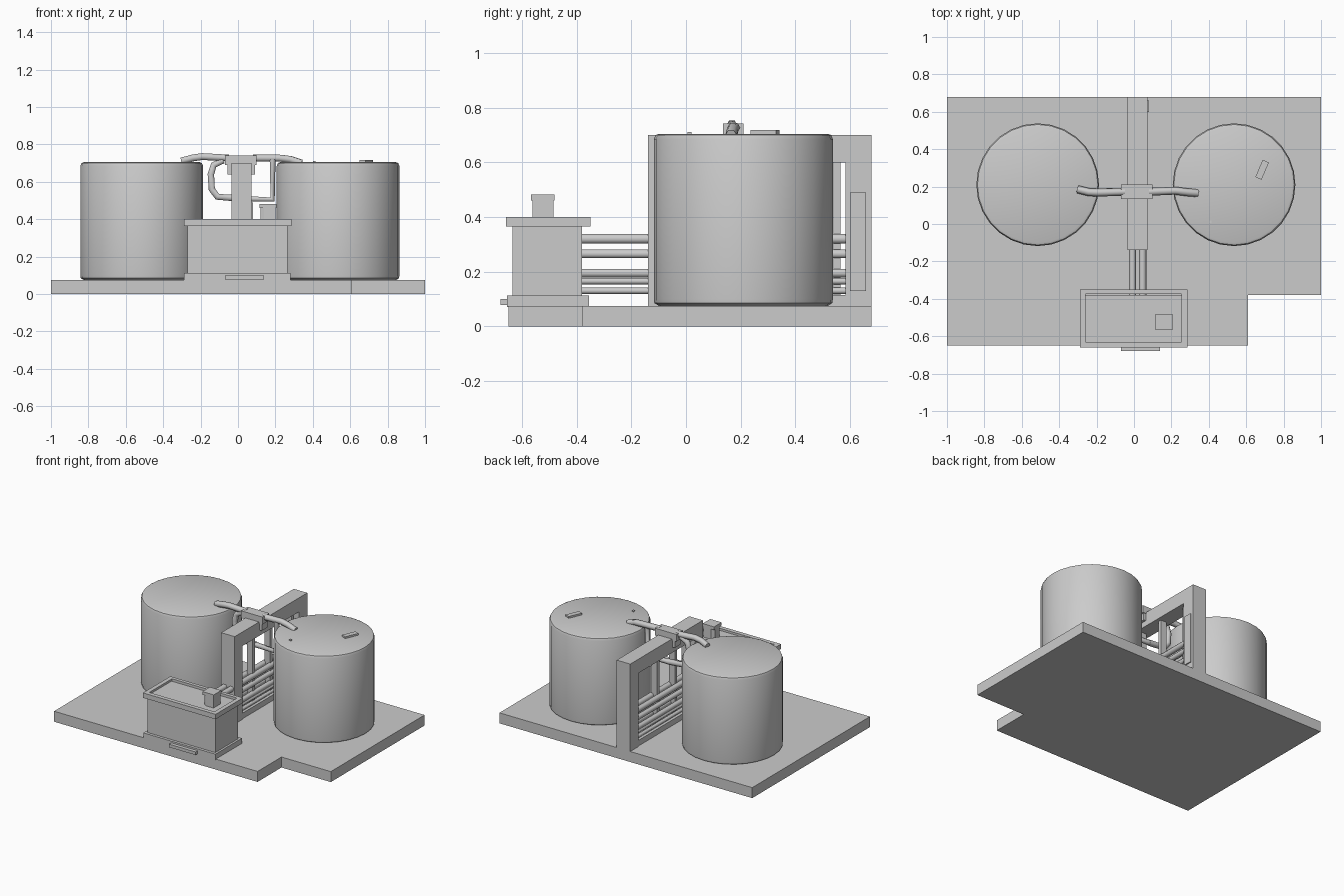
import bpy, bmesh, math
from mathutils import Vector

if "Cube" in bpy.data.objects:
    bpy.data.objects.remove(bpy.data.objects["Cube"])


def box(name, x0, x1, y0, y1, z0, z1):
    bm = bmesh.new()
    bmesh.ops.create_cube(bm, size=1)
    for v in bm.verts:
        v.co = Vector(((x0 + x1) / 2 + v.co.x * (x1 - x0),
                       (y0 + y1) / 2 + v.co.y * (y1 - y0),
                       (z0 + z1) / 2 + v.co.z * (z1 - z0)))
    return finish(name, bm)


def finish(name, bm):
    bmesh.ops.recalc_face_normals(bm, faces=bm.faces)
    me = bpy.data.meshes.new(name)
    bm.to_mesh(me)
    bm.free()
    ob = bpy.data.objects.new(name, me)
    bpy.context.collection.objects.link(ob)
    return ob


def smooth(ob, angle=35):
    bpy.ops.object.select_all(action='DESELECT')
    ob.select_set(True)
    bpy.context.view_layer.objects.active = ob
    bpy.ops.object.shade_smooth_by_angle(angle=math.radians(angle))


def prism(name, outline, z0, z1):
    bm = bmesh.new()
    face = bm.faces.new([bm.verts.new((x, y, z0)) for x, y in outline])
    up = bmesh.ops.extrude_face_region(bm, geom=[face])
    for v in up['geom']:
        if isinstance(v, bmesh.types.BMVert):
            v.co.z = z1
    return finish(name, bm)


def lathe(name, cx, cy, profile, n=28):
    bm = bmesh.new()
    rings = [[bm.verts.new((cx + r * math.cos(2 * math.pi * i / n),
                            cy + r * math.sin(2 * math.pi * i / n), z))
              for i in range(n)] for r, z in profile]
    for a, b in zip(rings, rings[1:]):
        for i in range(n):
            j = (i + 1) % n
            bm.faces.new((a[i], a[j], b[j], b[i]))
    bm.faces.new(rings[0][::-1])
    bm.faces.new(rings[-1])
    ob = finish(name, bm)
    smooth(ob)
    return ob


def pipe(name, pts, r):
    cu = bpy.data.curves.new(name, 'CURVE')
    cu.dimensions = '3D'
    cu.bevel_depth = r
    cu.bevel_resolution = 1
    cu.use_fill_caps = True
    sp = cu.splines.new('POLY')
    sp.points.add(len(pts) - 1)
    for p, co in zip(sp.points, pts):
        p.co = (*co, 1)
    ob = bpy.data.objects.new(name, cu)
    bpy.context.collection.objects.link(ob)
    return ob


# Notched slab
prism("base_slab", [(-1, -.65), (.61, -.65), (.61, -.38), (1, -.38), (1, .68), (-1, .68)], 0, .075)

# Two storage tanks with softened rims
for side, cx in (("left", -.515), ("right", .535)):
    lathe(side + "_tank", cx, .21,
          [(.31, .075), (.326, .085), (.328, .1), (.328, .685), (.322, .7), (.31, .705)])

# Small fittings on the right tank lid
latch = box("lid_latch", -.018, .018, -.05, .05, 0, .014)
latch.location, latch.rotation_euler = (.685, .29, .704), (0, 0, -.4)
box("lid_stud", .4, .415, .005, .02, .7, .712)

# Control cabinet: plinth, body, raised rim around a sunken lid
box("cabinet_plinth", -.29, .28, -.655, -.355, .07, .112)
box("cabinet_body", -.27, .265, -.635, -.38, .112, .385)
for i, (x0, x1, y0, y1) in enumerate([(-.29, .285, -.66, -.63), (-.29, .285, -.375, -.35),
                                      (-.29, -.26, -.63, -.375), (.255, .285, -.63, -.375)]):
    box(f"cabinet_rim_{i}", x0, x1, y0, y1, .365, .4)
box("cabinet_step", -.07, .14, -.68, -.64, .078, .1)
knob = prism("cabinet_knob", [(.12, -.55), (.14, -.562), (.2, -.562), (.2, -.485), (.14, -.485), (.12, -.5)],
             .38, .48)
box("knob_cap", .115, .205, -.567, -.482, .46, .482)

# Standing gate frame between the tanks
box("frame_front_post", -.035, .072, -.14, -.05, .07, .6)
box("frame_back_post", -.035, .072, .585, .68, .07, .6)
box("frame_top_beam", -.035, .072, -.14, .68, .6, .7)
box("frame_sill", -.03, .067, -.05, .585, .07, .115)
for i, y in enumerate((.1, .3, .54)):
    box(f"frame_upright_{i}", .0, .045, y, y + .025, .11, .61)
box("back_post_panel", .07, .08, .6, .66, .13, .49)

# Feed pipes running from the cabinet through the frame
for i, (z, r) in enumerate(((.32, .02), (.265, .018), (.195, .018), (.165, .013), (.13, .013))):
    for x in (-.008, .046):
        ob = pipe(f"feed_pipe_{i}", [(x, -.4, z), (x, .6, z)], r)

# Cross pipe joining the tank lids, held by a clamp
box("arm_clamp", -.07, .1, .135, .21, .69, .742)
pipe("left_arm", [(-.05, .172, .727), (-.19, .168, .735), (-.24, .17, .728), (-.3, .185, .712)], .021)
pipe("right_arm", [(.08, .172, .727), (.22, .178, .727), (.28, .17, .72), (.34, .165, .7)], .021)
prism("clamp_neck", [(-.055, .14), (.09, .14), (.09, .205), (-.055, .205)], .64, .7)

# Hanging drain loops under the cross pipe
pipe("left_drain_loop", [(-.08, .172, .715), (-.13, .172, .69), (-.145, .172, .64), (-.14, .172, .56),
                         (-.11, .172, .52), (.02, .172, .51)], .02)
pipe("right_drain_loop", [(.02, .172, .51), (.185, .172, .505), (.185, .172, .72)], .018)
